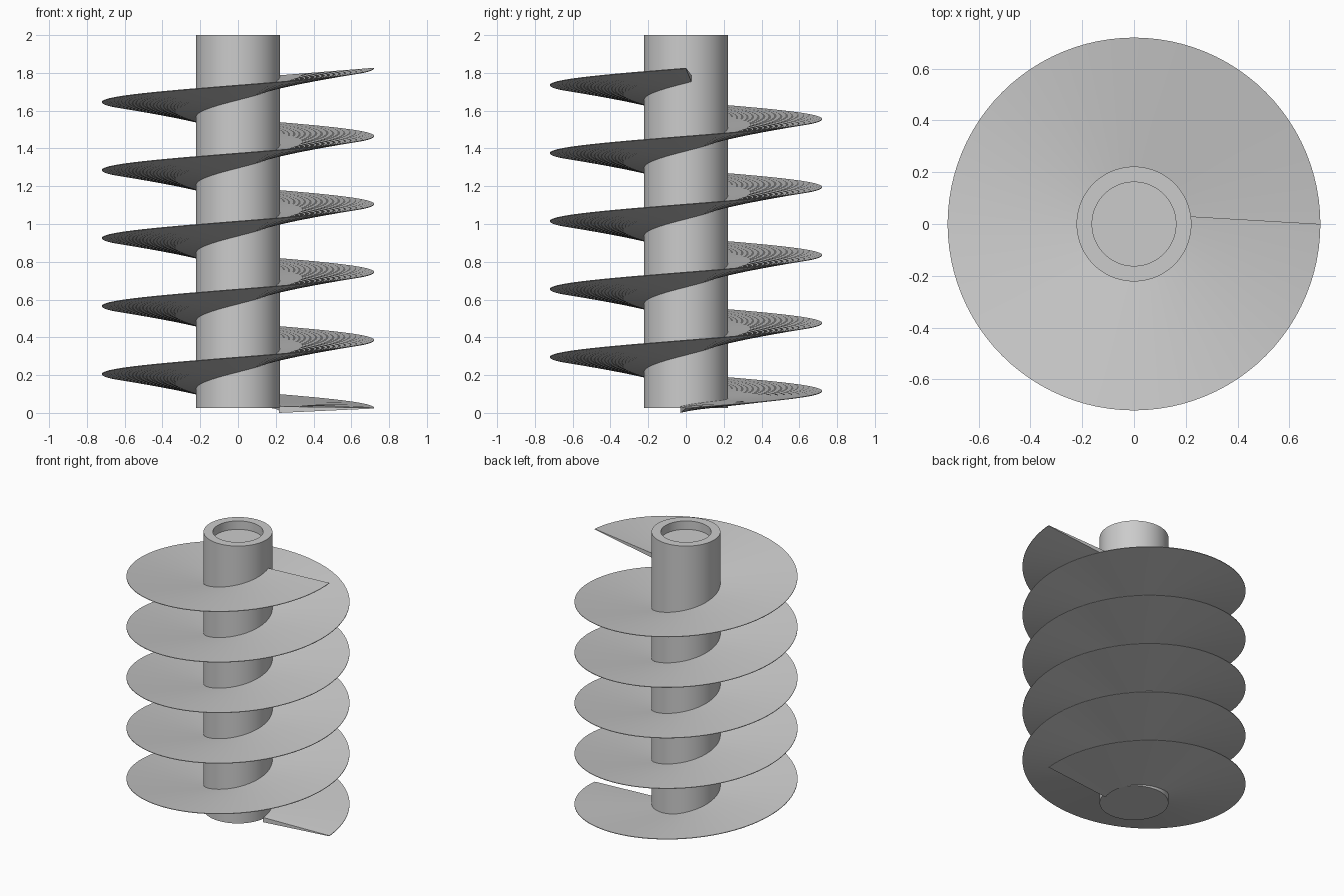
import bpy, bmesh, math

if "Cube" in bpy.data.objects:
    bpy.data.objects.remove(bpy.data.objects["Cube"], do_unlink=True)

steel = bpy.data.materials.new("steel_grey")
steel.use_nodes = True
GREY = (0.6, 0.6, 0.6, 1)
steel.diffuse_color = GREY
steel.node_tree.nodes["Principled BSDF"].inputs["Base Color"].default_value = GREY


def make_object(name, bm):
    bmesh.ops.recalc_face_normals(bm, faces=bm.faces)
    mesh = bpy.data.meshes.new(name)
    bm.to_mesh(mesh)
    bm.free()
    mesh.materials.append(steel)
    obj = bpy.data.objects.new(name, mesh)
    bpy.context.collection.objects.link(obj)
    bpy.ops.object.select_all(action='DESELECT')
    obj.select_set(True)
    bpy.context.view_layer.objects.active = obj
    bpy.ops.object.shade_smooth_by_angle(angle=math.radians(35))
    return obj


def polar(radius, angle, z):
    return (radius * math.cos(angle), radius * math.sin(angle), z)


# Shaft: closed at the bottom, with a shallow round recess in the top
SIDES = 96
shaft = bmesh.new()
rings = []
for radius, z in [(0.222, 0.025), (0.222, 2.0), (0.162, 2.0), (0.162, 1.94)]:
    rings.append([shaft.verts.new(polar(radius, math.tau * i / SIDES, z))
                  for i in range(SIDES)])
for low, high in zip(rings, rings[1:]):
    for i in range(SIDES):
        j = (i + 1) % SIDES
        shaft.faces.new((low[i], low[j], high[j], high[i]))
shaft.faces.new(rings[0])
shaft.faces.new(rings[-1])
make_object("shaft", shaft)

# Spiral blade: wedge section, thick at the shaft and sharp at the rim
TURNS, PITCH, STEPS = 5, 0.36, 96
TILT = 0.055
blade = bmesh.new()
sections = []
for i in range(TURNS * STEPS + 1):
    turn = i / STEPS
    angle = math.tau * turn
    z = 0.025 + PITCH * turn
    # The root settles from level at the start to its steady droop
    settle = min(1, turn / 0.3)
    settle = settle * settle * (3 - 2 * settle)
    root_angle = angle + 0.135 * (2 * settle - 1)
    root_z = z - 0.008 - (TILT - 0.008) * settle
    sections.append([blade.verts.new(polar(0.72, angle, z + 0.002)),
                     blade.verts.new(polar(0.72, angle, z - 0.002)),
                     blade.verts.new(polar(0.218, root_angle, root_z - 0.017)),
                     blade.verts.new(polar(0.218, root_angle, root_z + 0.017))])
for a, b in zip(sections, sections[1:]):
    for k in range(4):
        n = (k + 1) % 4
        blade.faces.new((a[k], a[n], b[n], b[k]))
blade.faces.new(sections[0])
blade.faces.new(sections[-1])
make_object("spiral_blade", blade)
